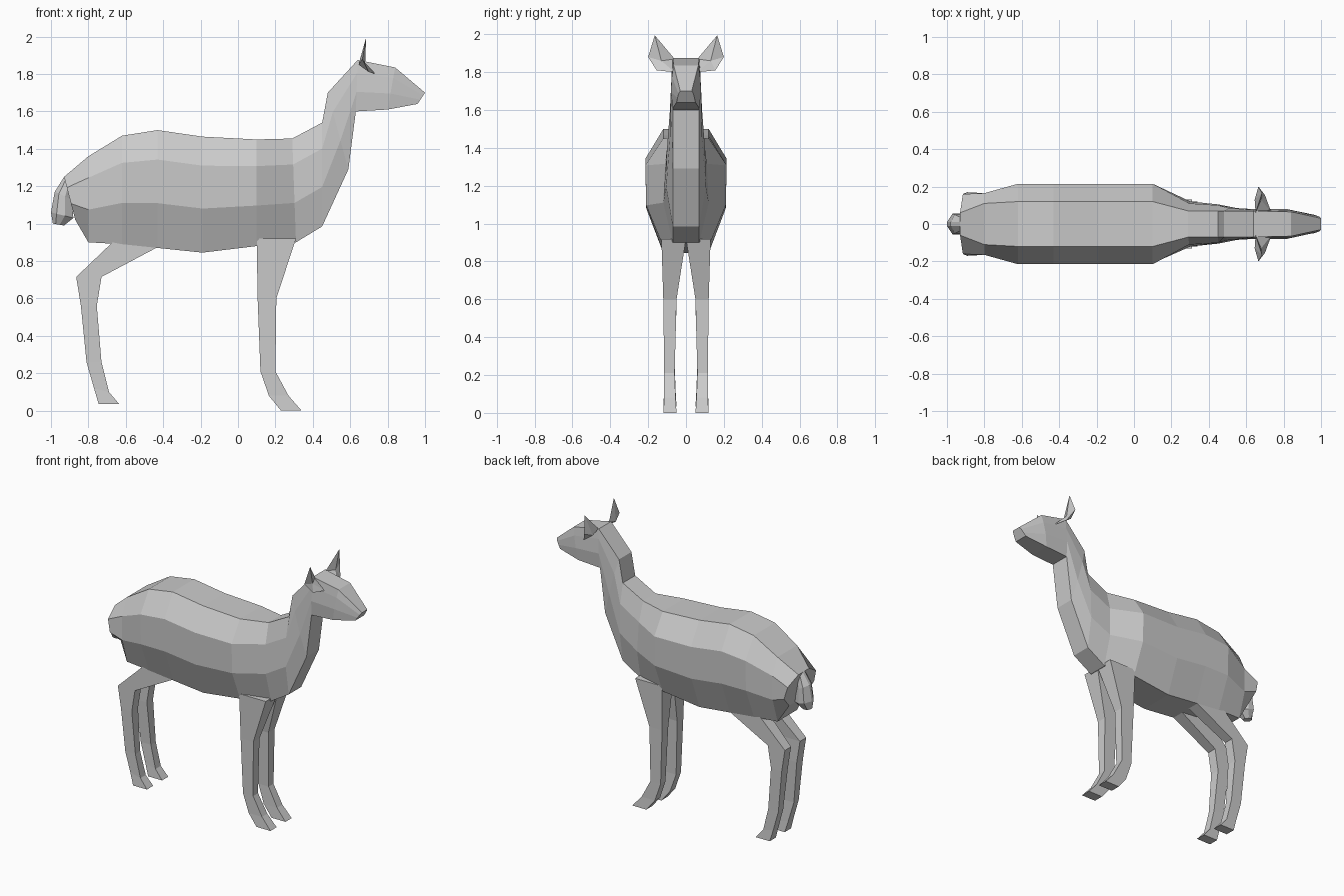
import bpy, bmesh

mat = bpy.data.materials.new("plain grey")
mat.diffuse_color = (0.6, 0.6, 0.6, 1)


def make(name, verts, faces, mirror=False):
    me = bpy.data.meshes.new(name)
    me.from_pydata(verts, [], faces)
    bm = bmesh.new()
    bm.from_mesh(me)
    bmesh.ops.recalc_face_normals(bm, faces=bm.faces)
    bm.to_mesh(me)
    bm.free()
    me.materials.append(mat)
    ob = bpy.data.objects.new(name, me)
    bpy.context.collection.objects.link(ob)
    if mirror:
        ob.modifiers.new("mirror", 'MIRROR').use_axis = (False, True, False)
    return ob


def loft(name, rings, mirror=False):
    n = len(rings[0])
    verts = [p for r in rings for p in r]
    faces = [(i * n + j, i * n + (j + 1) % n, (i + 1) * n + (j + 1) % n, (i + 1) * n + j)
             for i in range(len(rings) - 1) for j in range(n)]
    faces += [tuple(range(n)), tuple(range(len(verts) - n, len(verts)))]
    return make(name, verts, faces, mirror)


def ring(xt, zt, xb, zb, *widths, fractions=(0, 0.25, 0.62, 1)):
    # symmetric section between a top and a bottom point
    half = [(xt + (xb - xt) * f, w, zt + (zb - zt) * f) for f, w in zip(fractions, widths)]
    return half + [(x, -y, z) for x, y, z in reversed(half)]


# Torso, neck and head in one skin: top x,z, bottom x,z, four half widths
body = [
    (-0.93, 1.25, -0.87, 1.02, 0.06, 0.16, 0.17, 0.08),
    (-0.80, 1.36, -0.80, 0.90, 0.11, 0.165, 0.165, 0.11),
    (-0.62, 1.47, -0.62, 0.89, 0.12, 0.215, 0.21, 0.12),
    (-0.43, 1.50, -0.43, 0.87, 0.12, 0.215, 0.21, 0.12),
    (-0.19, 1.465, -0.19, 0.845, 0.12, 0.215, 0.21, 0.12),
    (0.10, 1.45, 0.10, 0.88, 0.12, 0.215, 0.21, 0.12),
    (0.29, 1.455, 0.31, 0.90, 0.07, 0.11, 0.12, 0.07),
    (0.45, 1.54, 0.45, 0.985, 0.07, 0.10, 0.105, 0.07),
    (0.48, 1.70, 0.59, 1.29, 0.07, 0.085, 0.085, 0.07),
    (0.64, 1.875, 0.63, 1.60, 0.07, 0.075, 0.08, 0.07),
    (0.84, 1.835, 0.80, 1.61, 0.065, 0.075, 0.08, 0.07),
    (1.00, 1.70, 0.96, 1.64, 0.03, 0.04, 0.045, 0.05),
]
loft("body_neck_and_head", [ring(*r) for r in body])

# Tail
tail = [
    (-0.93, 1.25, -0.88, 1.22, 0.03),
    (-0.98, 1.17, -0.89, 1.13, 0.05),
    (-1.00, 1.06, -0.88, 1.03, 0.055),
    (-0.99, 1.00, -0.93, 0.99, 0.025),
]
loft("tail", [ring(a, b, c, d, 0.01, w, w, w * 0.5) for a, b, c, d, w in tail])


def leg(name, rows):
    # rows: back x,z, front x,z, inner y, outer y
    loft(name, [[(a, i, b), (c, i, d), (c, o, d), (a, o, b)] for a, b, c, d, i, o in rows], True)


leg("front_leg", [
    (0.10, 0.92, 0.31, 0.92, 0.0, 0.13),
    (0.105, 0.60, 0.205, 0.60, 0.05, 0.12),
    (0.12, 0.21, 0.20, 0.21, 0.06, 0.115),
    (0.165, 0.08, 0.27, 0.08, 0.055, 0.115),
    (0.23, 0.0, 0.34, 0.0, 0.05, 0.12),
])
leg("hind_leg", [
    (-0.64, 0.93, -0.40, 0.89, 0.03, 0.12),
    (-0.865, 0.715, -0.73, 0.715, 0.05, 0.12),
    (-0.84, 0.56, -0.755, 0.56, 0.05, 0.12),
    (-0.81, 0.26, -0.73, 0.26, 0.06, 0.115),
    (-0.77, 0.12, -0.69, 0.10, 0.055, 0.115),
    (-0.745, 0.035, -0.635, 0.035, 0.05, 0.12),
])

# Ears: a rim fanned to a hollow front and a raised back
rim = [(0.65, 0.06, 1.87), (0.685, 0.165, 1.995), (0.665, 0.20, 1.88),
       (0.70, 0.155, 1.81), (0.735, 0.06, 1.80)]
n = len(rim)
ear_faces = [(i, (i + 1) % n, c) for c in (n, n + 1) for i in range(n)]
make("ear", rim + [(0.645, 0.13, 1.85), (0.68, 0.13, 1.86)], ear_faces, True)
